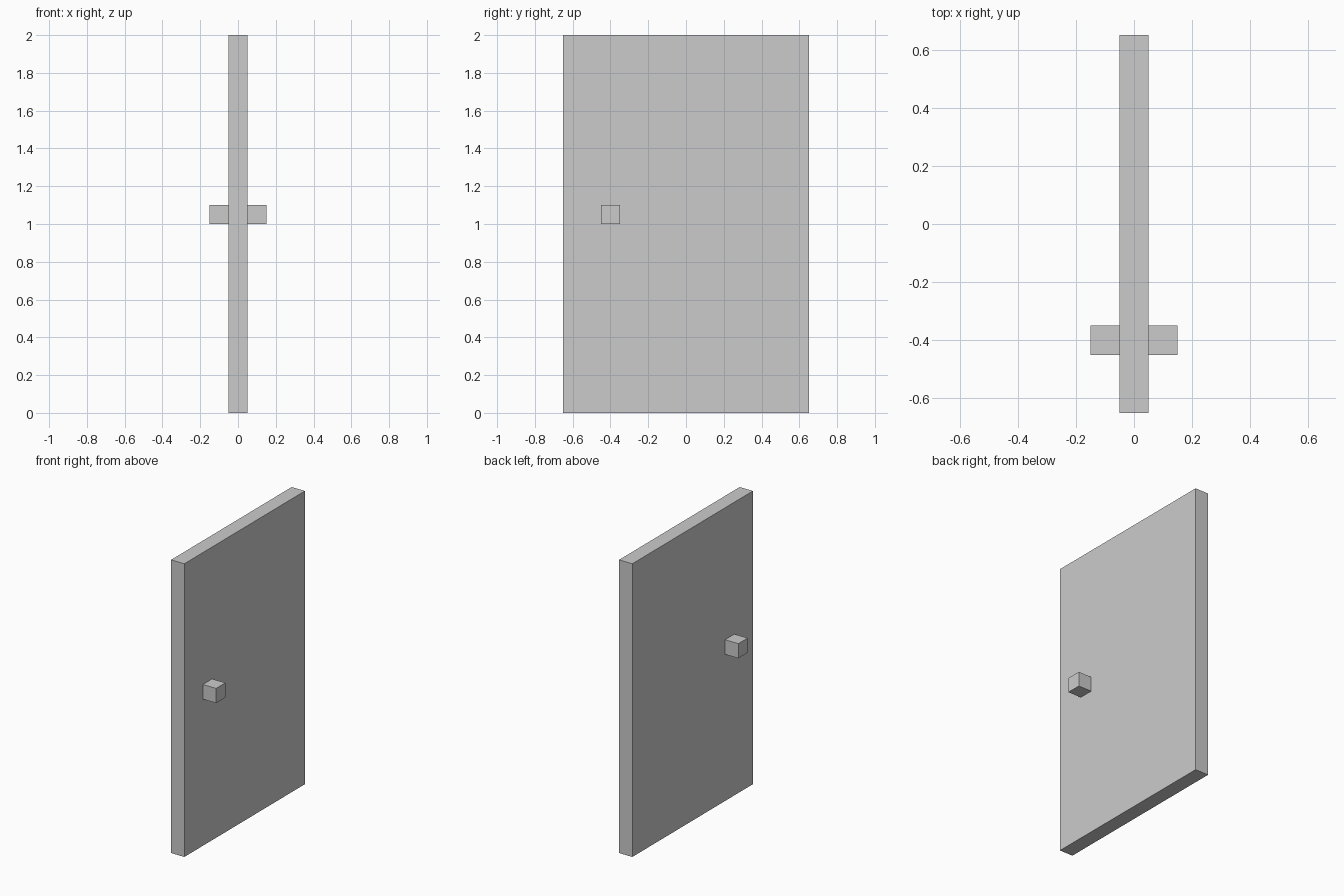
import bpy

if "Cube" in bpy.data.objects:
    bpy.data.objects.remove(bpy.data.objects["Cube"])


def box(name, x, y, z):
    """Axis-aligned box from (min, max) ranges."""
    ranges = (x, y, z)
    bpy.ops.mesh.primitive_cube_add(size=1, location=[(a + b) / 2 for a, b in ranges])
    obj = bpy.context.object
    obj.name = name
    obj.scale = [b - a for a, b in ranges]
    bpy.ops.object.transform_apply(location=False, rotation=False, scale=True)
    return obj


# Door panel
box("door_panel", (-0.05, 0.05), (-0.65, 0.65), (0, 2))

# Square knob on each face of the door
for side, x in (("left", (-0.15, -0.05)), ("right", (0.05, 0.15))):
    box(f"door_knob_{side}", x, (-0.45, -0.35), (1.0, 1.1))
